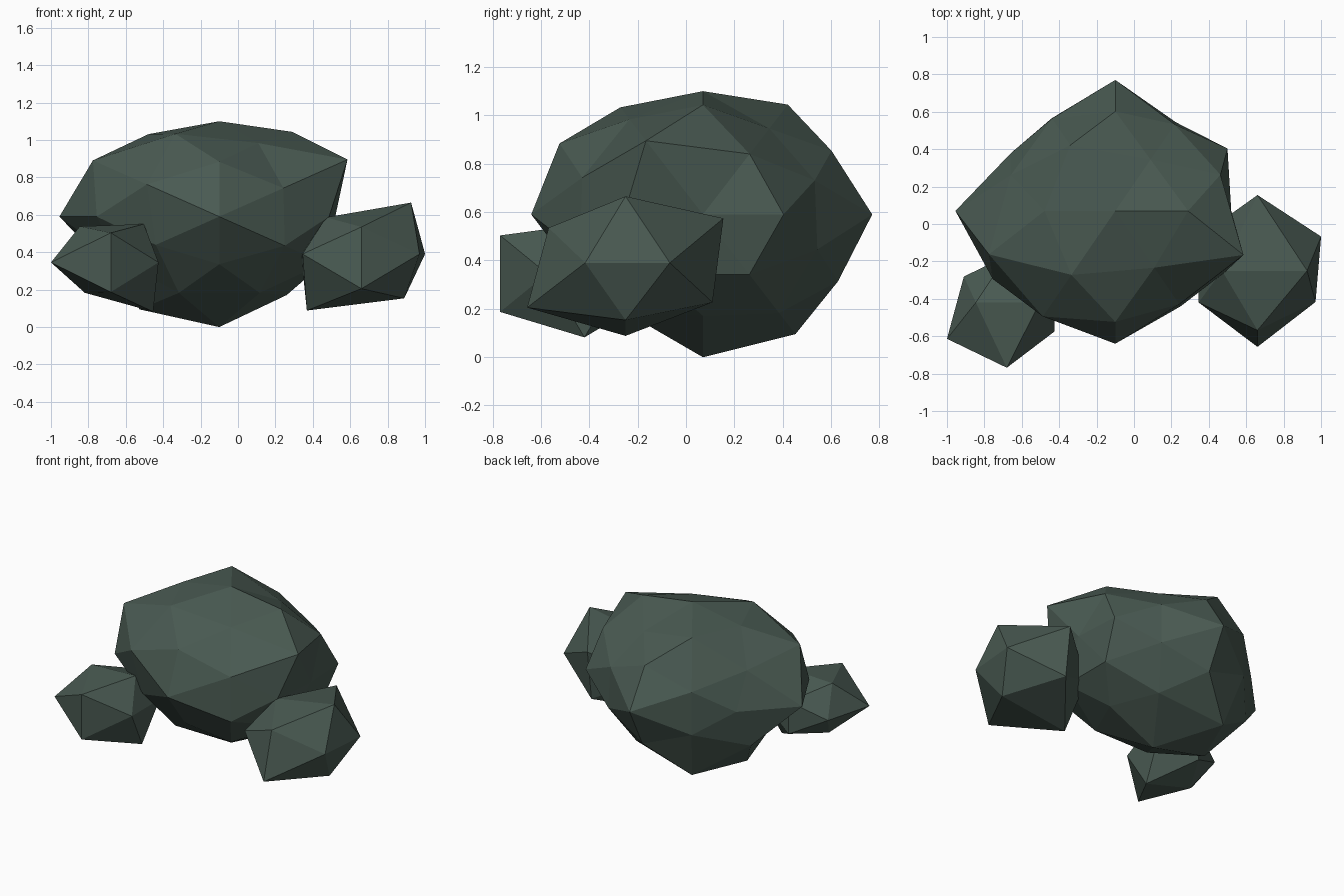
import bpy, bmesh
from mathutils import Vector

if "Cube" in bpy.data.objects:
    bpy.data.objects.remove(bpy.data.objects["Cube"])

stone = bpy.data.materials.new("dark_green_stone")
stone.diffuse_color = (0.067, 0.102, 0.084, 1)
stone.use_nodes = True
stone.node_tree.nodes["Principled BSDF"].inputs["Base Color"].default_value = stone.diffuse_color

S = (-1, 1)
G = (1 + 5 ** 0.5) / 2


def corners():
    """The 12 icosahedron directions, in three rectangles of four."""
    a = [(x, 0, z * G) for x in S for z in S]
    b = [(0, y * G, z) for y in S for z in S]
    c = [(x * G, y, 0) for x in S for y in S]
    return a + b + c


def midpoints():
    """The 30 edge midpoints: 6 on the axes, then three sets of 8."""
    axes = [tuple(s if i == k else 0 for i in range(3)) for k in range(3) for s in S]
    octants = [(x, y, z) for x in S for y in S for z in S]
    p, q, r = 0.309, 0.5, 0.809
    sets = [(p, q, r), (q, r, p), (r, p, q)]
    return axes + [tuple(o[i] * d[i] for i in range(3)) for d in sets for o in octants]


def rock(name, center, scale, directions, radii):
    """Faceted ball whose corners are pushed in or out, then squashed."""
    bm = bmesh.new()
    for d in directions:
        bm.verts.new(Vector(d).normalized())
    verts = list(bm.verts)
    bmesh.ops.convex_hull(bm, input=verts)
    for v, r in zip(verts, radii):
        v.co = Vector([center[i] + v.co[i] * scale[i] * r for i in range(3)])
    bmesh.ops.recalc_face_normals(bm, faces=bm.faces)
    mesh = bpy.data.meshes.new(name)
    bm.to_mesh(mesh)
    bm.free()
    mesh.materials.append(stone)
    obj = bpy.data.objects.new(name, mesh)
    bpy.context.collection.objects.link(obj)


# large boulder
rock("large_boulder", (-0.10, 0.07, 0.59), (1, 0.9, 0.72), corners() + midpoints(), [
    0.81, 0.72, 0.685, 0.74,
    0.673, 0.775, 0.73, 0.695,
    0.77, 0.655, 0.69, 0.705,
    0.855, 0.62, 0.789, 0.778, 0.82, 0.708,
    0.70, 0.76, 0.85, 0.78, 0.70, 0.675, 0.70, 0.61,
    0.68, 0.775, 0.68, 0.678, 0.70, 0.685, 0.65, 0.635,
    0.66, 0.835, 0.74, 0.69, 0.69, 0.847, 0.69, 0.695])

# small rock at the front left
rock("left_rock", (-0.68, -0.42, 0.345), (1, 0.98, 0.72), corners(), [
    0.265, 0.315, 0.43, 0.335,
    0.418, 0.418, 0.30, 0.30,
    0.376, 0.27, 0.30, 0.30])

# medium rock at the right
rock("right_rock", (0.66, -0.25, 0.39), (1, 0.87, 0.64), corners(), [
    0.555, 0.36, 0.435, 0.505,
    0.55, 0.43, 0.486, 0.547,
    0.37, 0.38, 0.365, 0.40])
